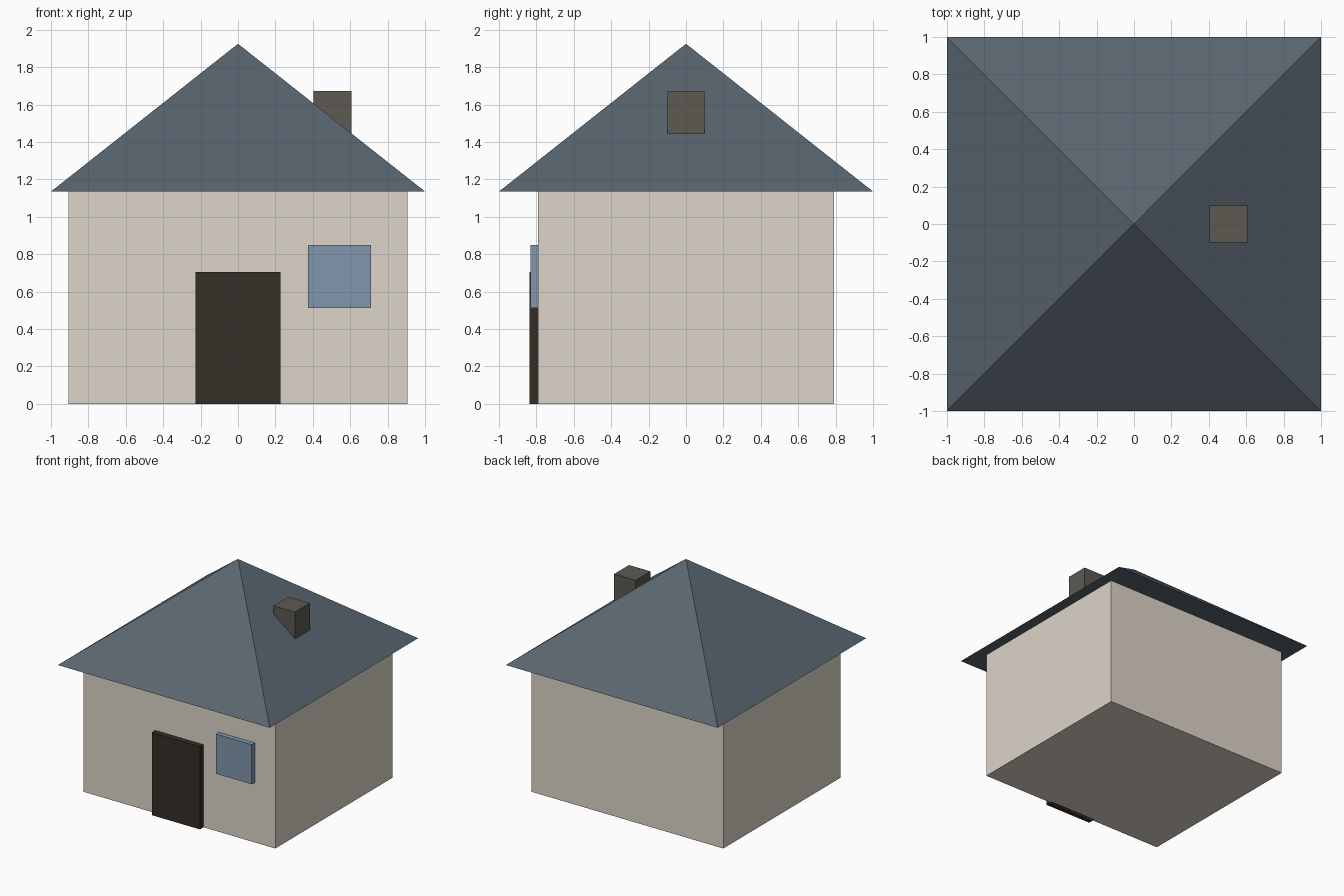
import bpy
import math

if "Cube" in bpy.data.objects:
    bpy.data.objects.remove(bpy.data.objects["Cube"])


def material(name, rgb):
    m = bpy.data.materials.new(name)
    m.diffuse_color = (*rgb, 1)
    m.use_nodes = True
    m.node_tree.nodes["Principled BSDF"].inputs["Base Color"].default_value = m.diffuse_color
    return m


def box(name, lo, hi, mat):
    """Box between two opposite corners."""
    centre = [(a + b) / 2 for a, b in zip(lo, hi)]
    bpy.ops.mesh.primitive_cube_add(size=1, location=centre)
    ob = bpy.context.object
    ob.name = name
    ob.scale = [b - a for a, b in zip(lo, hi)]
    bpy.ops.object.transform_apply(location=False, rotation=False, scale=True)
    ob.data.materials.append(mat)
    return ob


plaster = material("plaster", (0.72, 0.66, 0.58))
slate = material("slate", (0.10, 0.13, 0.16))
wood = material("dark_wood", (0.035, 0.027, 0.02))
glass = material("glass", (0.22, 0.31, 0.42))
brick = material("chimney_stone", (0.11, 0.10, 0.085))

# Walls
EAVES, PEAK = 1.135, 1.925
box("walls", (-0.905, -0.79, 0), (0.905, 0.79, EAVES), plaster)

# Pyramid roof with overhanging eaves
bpy.ops.mesh.primitive_cone_add(vertices=4, radius1=math.sqrt(2), radius2=0,
                                depth=PEAK - EAVES,
                                location=(0, 0, (PEAK + EAVES) / 2),
                                rotation=(0, 0, math.pi / 4))
roof = bpy.context.object
roof.name = "roof"
bpy.ops.object.transform_apply(location=False, rotation=True, scale=False)
roof.data.materials.append(slate)

# Chimney, sunk into the right roof slope
box("chimney", (0.405, -0.1, 1.27), (0.608, 0.1, 1.673), brick)

# Door and window, standing proud of the front wall
box("door", (-0.227, -0.838, 0), (0.227, -0.77, 0.705), wood)
box("window", (0.373, -0.832, 0.512), (0.712, -0.77, 0.85), glass)
